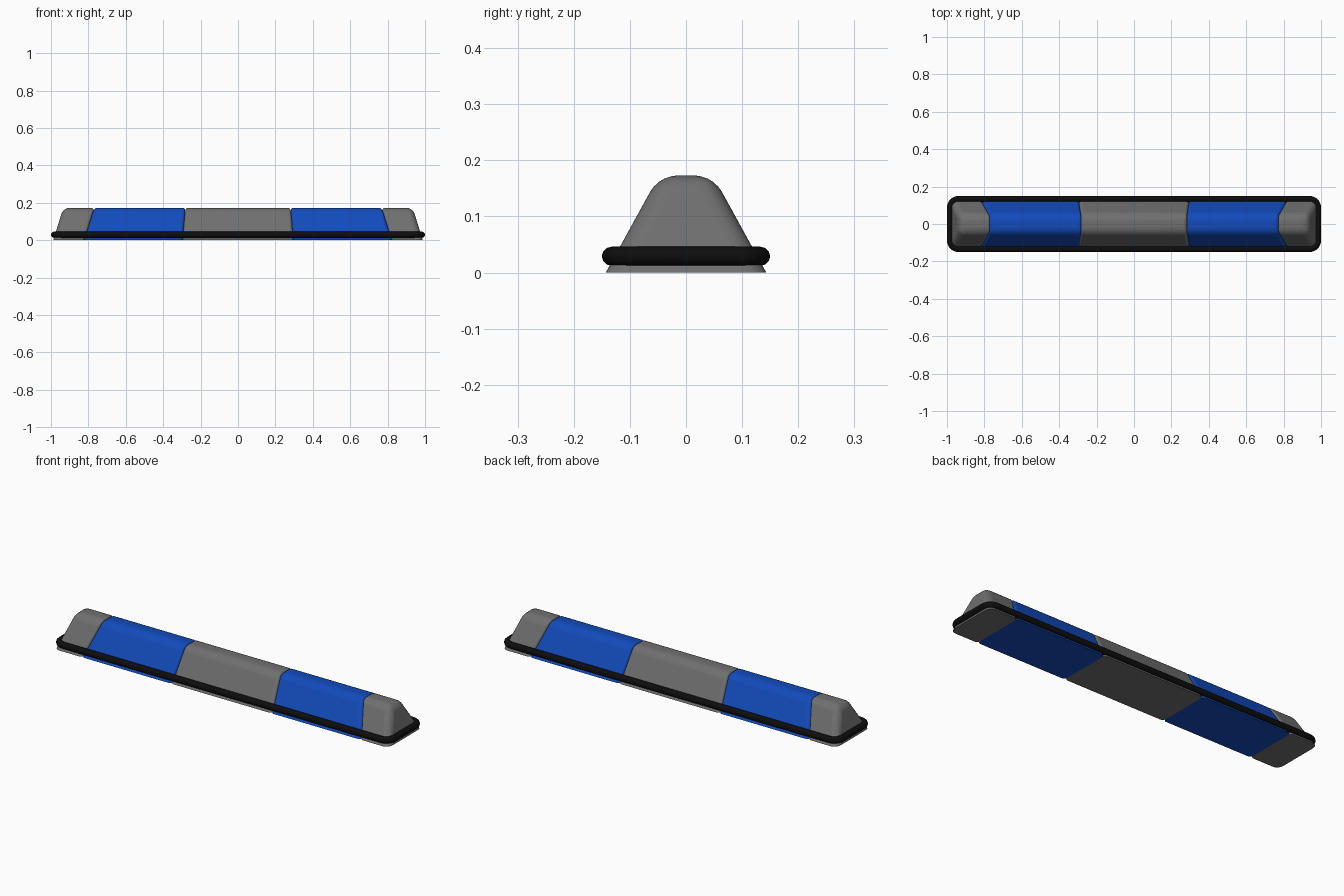
import bpy, bmesh, math

cube = bpy.data.objects.get("Cube")
if cube:
    bpy.data.objects.remove(cube, do_unlink=True)


def material(name, rgb):
    m = bpy.data.materials.new(name)
    m.use_nodes = True
    m.diffuse_color = (*rgb, 1)
    m.node_tree.nodes["Principled BSDF"].inputs["Base Color"].default_value = (*rgb, 1)
    return m


GREY = material("grey lens", (0.16, 0.16, 0.16))
BLUE = material("blue lens", (0.006, 0.07, 0.5))
BLACK = material("black rubber", (0.004, 0.004, 0.004))

HEIGHT, BASE_HALF, TOP_HALF = 0.173, 0.143, 0.048
SOFT, SEAM = 0.032, 0.016      # rounding of outer edges and of seams


def finish(obj, mat):
    obj.data.materials.append(mat)
    bpy.ops.object.select_all(action='DESELECT')
    obj.select_set(True)
    bpy.context.view_layer.objects.active = obj
    bpy.ops.object.shade_smooth_by_angle(angle=math.radians(35))


def lens(name, left, right, mat, outer_end=0):
    """Tapered block; left and right are (bottom x, top x) of its end planes."""
    bm = bmesh.new()
    rings = []
    for i, (z, half) in enumerate(((0, BASE_HALF), (HEIGHT, TOP_HALF))):
        corners = ((left[i], -half), (right[i], -half), (right[i], half), (left[i], half))
        rings.append([bm.verts.new((x, y, z)) for x, y in corners])
    low, high = rings
    bm.faces.new(low[::-1])
    bm.faces.new(high)
    for i in range(4):
        j = (i + 1) % 4
        bm.faces.new((low[i], low[j], high[j], high[i]))
    # Outer edges are soft, seam edges tighter, underside edges stay sharp
    weight = bm.edges.layers.float.new("bevel_weight_edge")
    for e in bm.edges:
        a, b = e.verts
        if a.co.z + b.co.z < 0.01:
            continue
        along = abs(a.co.y - b.co.y) < 0.001
        at_outer = outer_end * (a.co.x + b.co.x) / 2 > 0.9
        e[weight] = 1 if along or at_outer else SEAM / SOFT
    mesh = bpy.data.meshes.new(name)
    bm.to_mesh(mesh)
    bm.free()
    obj = bpy.data.objects.new(name, mesh)
    bpy.context.collection.objects.link(obj)
    bev = obj.modifiers.new("rounding", 'BEVEL')
    bev.limit_method = 'WEIGHT'
    bev.width = SOFT
    bev.segments = 5
    finish(obj, mat)


# Lens blocks, meeting at sloping seams
INNER, OUTER, END = (0.296, 0.281), (0.822, 0.768), (0.988, 0.934)
lens("center_lens", [-x for x in INNER], INNER, GREY)
for side, s in (("left", 1), ("right", -1)):
    spans = (("blue_lens", INNER, OUTER, BLUE, 0), ("end_lens", OUTER, END, GREY, s))
    for part, a, b, mat, end in spans:
        lo, hi = [s * x for x in a], [s * x for x in b]
        if s < 0:
            lo, hi = hi, lo
        lens(f"{side}_{part}", lo, hi, mat, end)

# Rubber trim: round tube along a rounded rectangle
TUBE, CORNER = 0.017, 0.045
cx, cy = 1 - TUBE - CORNER, 0.15 - TUBE - CORNER
path = []
for k, (sx, sy) in enumerate(((1, 1), (-1, 1), (-1, -1), (1, -1))):
    for n in range(9):
        t = math.pi / 2 * (k + n / 8)
        path.append((sx * cx + CORNER * math.cos(t), sy * cy + CORNER * math.sin(t), 0.029))
curve = bpy.data.curves.new("trim_path", 'CURVE')
curve.dimensions = '3D'
curve.bevel_depth = TUBE
curve.bevel_resolution = 4
spline = curve.splines.new('POLY')
spline.points.add(len(path) - 1)
for p, co in zip(spline.points, path):
    p.co = (*co, 1)
spline.use_cyclic_u = True
trim = bpy.data.objects.new("rubber_trim", curve)
bpy.context.collection.objects.link(trim)
bpy.ops.object.select_all(action='DESELECT')
trim.select_set(True)
bpy.context.view_layer.objects.active = trim
bpy.ops.object.convert(target='MESH')
finish(bpy.context.view_layer.objects.active, BLACK)
